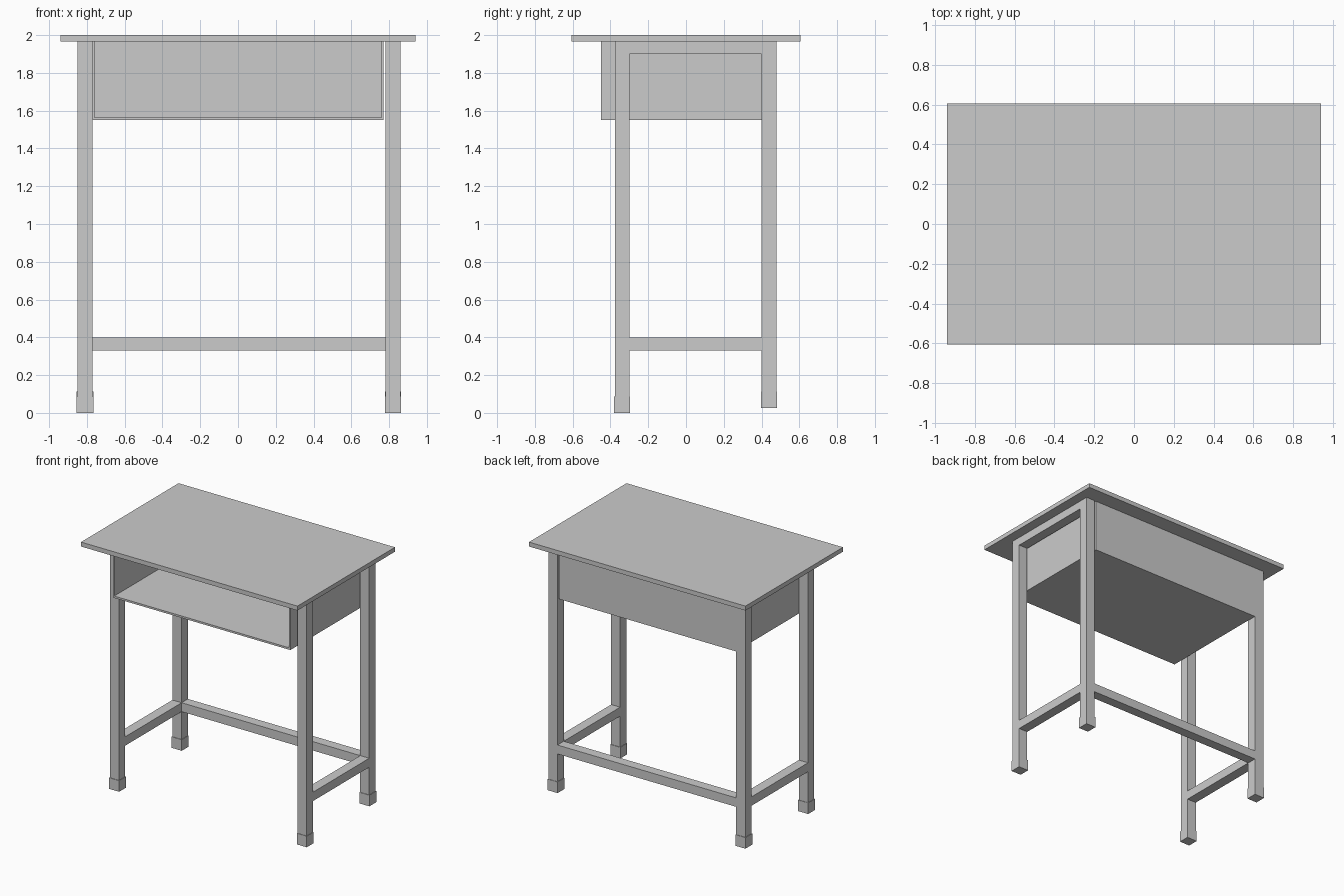
import bpy

if "Cube" in bpy.data.objects:
    bpy.data.objects.remove(bpy.data.objects["Cube"])


def box(name, x0, x1, y0, y1, z0, z1):
    """Axis-aligned block given by its limits."""
    bpy.ops.mesh.primitive_cube_add(
        size=1, location=((x0 + x1) / 2, (y0 + y1) / 2, (z0 + z1) / 2))
    ob = bpy.context.object
    ob.name = name
    ob.scale = (x1 - x0, y1 - y0, z1 - z0)
    bpy.ops.object.transform_apply(location=False, rotation=False, scale=True)
    return ob


TOP = 1.965          # underside of the desktop
LEG_X = {"left": (-0.85, -0.77), "right": (0.782, 0.86)}
LEG_Y = {"front": (-0.377, -0.30), "back": (0.40, 0.478)}
FOOT_Z = {"front": 0.0, "back": 0.025}
CAP = 0.004          # how far the foot caps stand out

# Desktop
box("desktop", -0.94, 0.94, -0.605, 0.605, TOP, 2.0)

# Legs with foot caps, plus side rails and side stretchers
for side, (x0, x1) in LEG_X.items():
    for end, (y0, y1) in LEG_Y.items():
        foot = FOOT_Z[end]
        box(f"{end}_{side}_leg", x0, x1, y0, y1, foot + 0.01, TOP)
        box(f"{end}_{side}_foot_cap", x0 - CAP, x1 + CAP, y0 - CAP, y1 + CAP,
            foot, foot + 0.087)
    box(f"{side}_top_rail", x0, x1, -0.30, 0.40, 1.90, TOP)
    box(f"{side}_stretcher", x0, x1, -0.30, 0.40, 0.33, 0.40)

# Back stretcher
box("back_stretcher", -0.77, 0.782, 0.40, 0.478, 0.33, 0.40)

# Book compartment, open at the front
X, F, B, Z, T = 0.77, -0.45, 0.478, 1.55, 0.01
box("compartment_floor", -X, X, F, B, Z, Z + 0.015)
box("compartment_back", -X, X, B - T, B, Z + 0.015, TOP)
box("compartment_left_side", -X, -X + T, F, B - T, Z + 0.015, TOP)
box("compartment_right_side", X - T, X, F, B - T, Z + 0.015, TOP)
